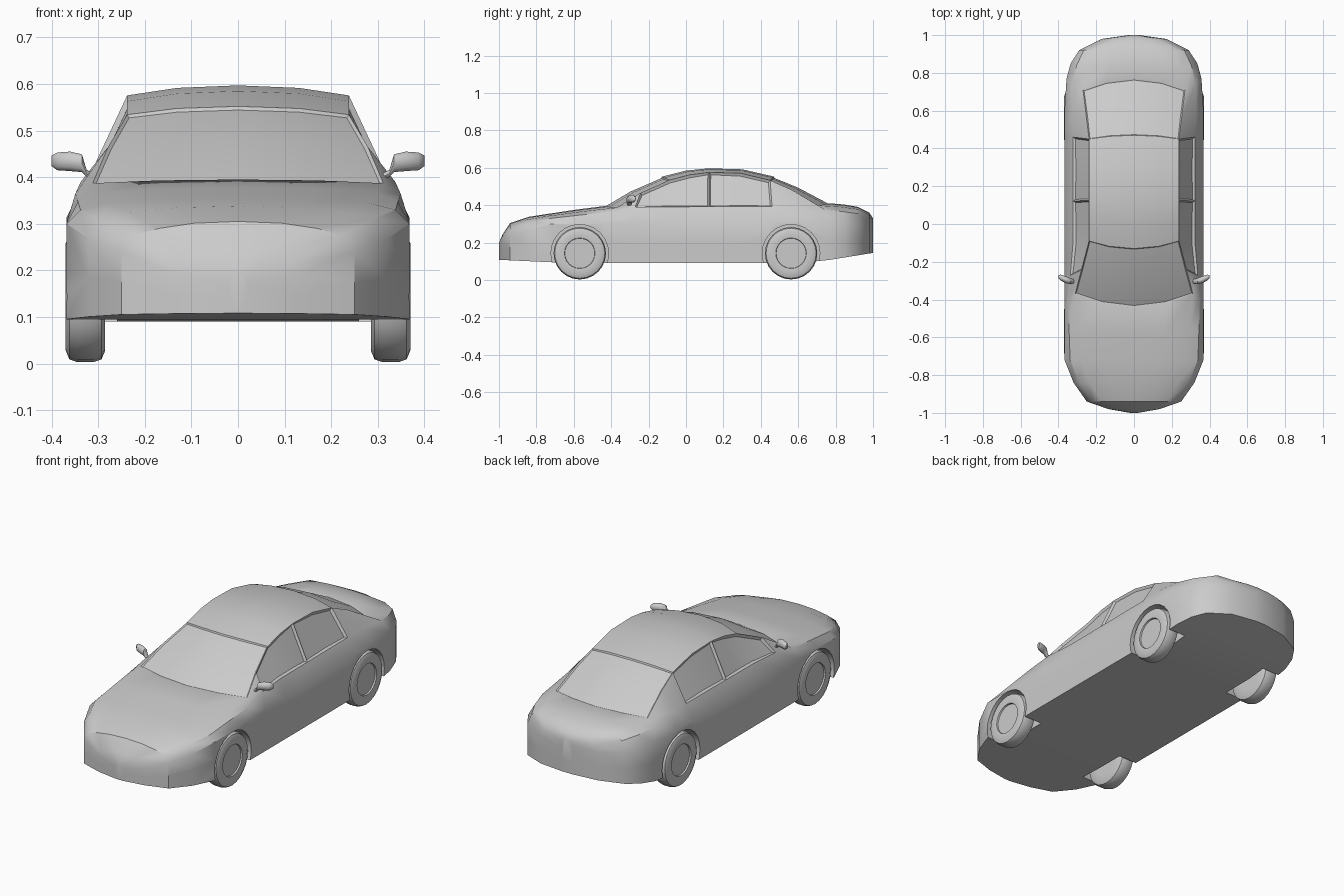
import bpy, bmesh, math
from mathutils import Matrix, Vector

if "Cube" in bpy.data.objects:
    bpy.data.objects.remove(bpy.data.objects["Cube"])

# One plain grey for the whole car
grey = bpy.data.materials.new("plain_grey")
grey.use_nodes = True
grey.diffuse_color = (0.6, 0.6, 0.6, 1)
grey.node_tree.nodes["Principled BSDF"].inputs["Base Color"].default_value = grey.diffuse_color


def make_object(name, bm, angle=35):
    bmesh.ops.recalc_face_normals(bm, faces=bm.faces)
    mesh = bpy.data.meshes.new(name)
    bm.to_mesh(mesh)
    bm.free()
    mesh.materials.append(grey)
    obj = bpy.data.objects.new(name, mesh)
    bpy.context.collection.objects.link(obj)
    smooth(obj, angle)
    return obj


def smooth(obj, angle):
    bpy.ops.object.select_all(action="DESELECT")
    obj.select_set(True)
    bpy.context.view_layer.objects.active = obj
    bpy.ops.object.shade_smooth_by_angle(angle=math.radians(angle))


def curve(keys, y):
    """Read a value at y from a piecewise linear profile."""
    if y <= keys[0][0]:
        return keys[0][1]
    for (y0, v0), (y1, v1) in zip(keys, keys[1:]):
        if y <= y1:
            return v0 + (v1 - v0) * (y - y0) / (y1 - y0)
    return keys[-1][1]


def loft(bm, rings, closed_ends=True):
    """Skin a list of closed rings; returns faces as grid[ring][column]."""
    rows = [[bm.verts.new(p) for p in ring] for ring in rings]
    n = len(rows[0])
    grid = [[bm.faces.new((a[i], a[(i + 1) % n], b[(i + 1) % n], b[i])) for i in range(n)]
            for a, b in zip(rows, rows[1:])]
    if closed_ends:
        bm.faces.new(rows[0])
        bm.faces.new(rows[-1])
    return grid


# Body profiles along the length
top = [(-1, .20), (-.98, .245), (-.94, .305), (-.84, .338), (-.6, .375), (-.44, .395),
       (-.3, .478), (-.13, .552), (0, .585), (.15, .6), (.3, .592), (.47, .553),
       (.6, .5), (.77, .41), (.85, .403), (.94, .387), (.98, .36), (1, .33)]
edge_drop = [(-1, .005), (-.94, .015), (-.44, .008), (0, .022), (.47, .02), (.77, .012)]
edge_x = [(-1, .01), (-.98, .08), (-.94, .17), (-.84, .235), (-.72, .28), (-.44, .312),
          (-.13, .238), (.47, .238), (.77, .27), (.92, .22), (.98, .12), (1, .02)]
belt_z = [(-1, .185), (-.98, .215), (-.94, .275), (-.84, .31), (-.72, .33), (-.44, .365),
          (-.3, .39), (.6, .395), (.77, .378), (.92, .355), (.98, .325), (1, .3)]
shoulder_z = [(-1, .17), (-.94, .24), (-.72, .3), (.77, .315), (.98, .29), (1, .27)]
half_width = [(-1, .02), (-.98, .135), (-.94, .25), (-.84, .32), (-.72, .368), (.72, .368),
              (.84, .342), (.92, .29), (.98, .17), (1, .03)]
floor_z = [(-1, .108), (-.72, .095), (-.6, .09), (.6, .09), (.72, .1), (1, .145)]
bow = [(-.7, 0), (-.44, .07), (-.13, .04), (.15, 0), (.47, -.02), (.77, -.06), (.9, 0)]


def section(y):
    """Closed cross-section, from roof centre down the left and up the right."""
    zt, xe, w = curve(top, y), curve(edge_x, y), curve(half_width, y)
    drop, zs, z0, b = curve(edge_drop, y), curve(shoulder_z, y), curve(floor_z, y), curve(bow, y)
    xb = xe + (w - xe) * .66
    half = [(xe * .55, y + b * .3, zt - drop * .25), (xe, y + b, zt - drop),
            (xb, y + b * .5, curve(belt_z, y)), (w, y, zs),
            (w, y, (zs + z0) / 2), (w, y, z0)]
    mirrored = [(-px, py, pz) for px, py, pz in reversed(half)]
    return [(0, y, zt)] + half + [(0, y, z0)] + mirrored


stations = [-1, -.98, -.94, -.84, -.72, -.58, -.44, -.3, -.13, 0, .12, .3, .47,
            .6, .77, .85, .92, .98, 1]
bm = bmesh.new()
grid = loft(bm, [section(y) for y in stations])
bmesh.ops.recalc_face_normals(bm, faces=bm.faces)


def recess(y_start, y_end, columns, thickness, depth):
    """Sink a window pane into the body."""
    a, b = stations.index(y_start), stations.index(y_end)
    panes = [grid[r][c] for r in range(a, b) for c in columns]
    bmesh.ops.inset_region(bm, faces=panes, thickness=thickness, depth=-depth)


glass = (12, 13, 0, 1)
recess(-.44, -.13, glass, .006, .006)        # windscreen
recess(.47, .77, glass, .006, .006)          # rear window
for side_column in (2, 11):                  # door windows
    recess(-.3, .12, [side_column], .012, .012)
    recess(.12, .47, [side_column], .012, .012)
body = make_object("body", bm)

# Wheel arches cut out of the body
axle_y, axle_z = (-.568, .562), .143
for y in axle_y:
    for side in (-1, 1):
        bm = bmesh.new()
        place = Matrix.Translation((side * .41, y, axle_z)) @ Matrix.Rotation(math.pi / 2, 4, "Y")
        bmesh.ops.create_cone(bm, cap_ends=True, segments=24, radius1=.154, radius2=.154,
                              depth=.3, matrix=place)
        cutter = make_object("arch_cutter", bm)
        cutter.hide_render = True
        mod = body.modifiers.new("arch", "BOOLEAN")
        mod.operation, mod.solver, mod.object = "DIFFERENCE", "EXACT", cutter
        bpy.context.view_layer.objects.active = body
        bpy.ops.object.modifier_apply(modifier=mod.name)
        bpy.data.objects.remove(cutter)
smooth(body, 35)

# Wheels: a turned tyre with a sunken hub disc
wheel_profile = [(.285, .08), (.285, .115), (.293, .134), (.31, .14), (.345, .14), (.362, .134),
                 (.37, .115), (.366, .082), (.358, .08)]
for y, end in zip(axle_y, ("front", "rear")):
    for side, label in ((1, "left"), (-1, "right")):
        bm = bmesh.new()
        turns = [k * math.tau / 24 for k in range(24)]
        loft(bm, [[(side * x, y + r * math.cos(t), axle_z + r * math.sin(t)) for t in turns]
                  for x, r in wheel_profile])
        make_object(f"{end}_{label}_wheel", bm, 40)

# Door mirrors: a tapered pod swept outward from a thin arm
mirror_path = [(.305, -.3, .398, .012, .008), (.325, -.303, .408, .012, .008),
               (.335, -.303, .43, .016, .02), (.36, -.295, .434, .018, .022),
               (.388, -.284, .434, .016, .02), (.4, -.278, .435, .008, .012)]
for side, label in ((1, "left"), (-1, "right")):
    bm = bmesh.new()
    turns = [k * math.tau / 10 for k in range(10)]
    loft(bm, [[(side * x, y + ry * math.cos(t), z + rz * math.sin(t)) for t in turns]
              for x, y, z, ry, rz in mirror_path])
    make_object(f"{label}_mirror", bm, 50)
